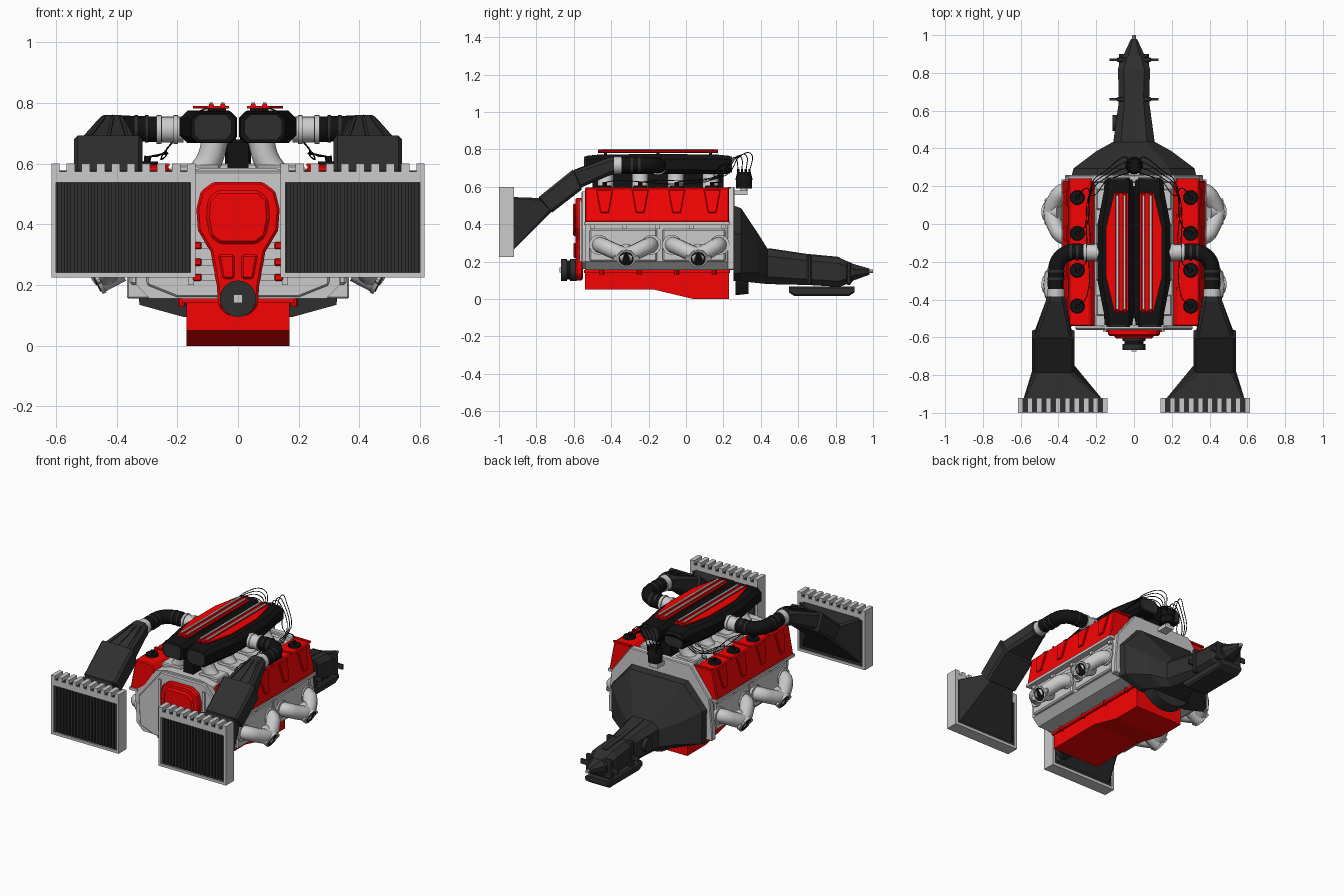
import bpy, bmesh, math
from mathutils import Vector

if "Cube" in bpy.data.objects:
    bpy.data.objects.remove(bpy.data.objects["Cube"])


def material(name, *rgb):
    m = bpy.data.materials.new(name)
    m.diffuse_color = (*rgb, 1)
    m.use_nodes = True
    m.node_tree.nodes["Principled BSDF"].inputs["Base Color"].default_value = m.diffuse_color
    return m


RED = material("red_paint", .93, .001, .001)
DARK = material("dark_casting", .028, .028, .028)
BLACK = material("black_plastic", .006, .006, .006)
smooth = []


def finish(ob, mat, mirror, bevel):
    bpy.context.collection.objects.link(ob)
    if mat:
        ob.data.materials.clear()
        ob.data.materials.append(mat)
    if bevel:
        b = ob.modifiers.new("bevel", "BEVEL")
        b.width, b.segments = bevel, 1
    if mirror:
        ob.modifiers.new("mirror", "MIRROR").use_mirror_merge = False
    return ob


def loft(name, rings, mat=None, mirror=False, bevel=0):
    bm = bmesh.new()
    vr = [[bm.verts.new(p) for p in r] for r in rings]
    n = len(vr[0])
    for a, b in zip(vr, vr[1:]):
        for i in range(n):
            bm.faces.new((a[i], a[(i + 1) % n], b[(i + 1) % n], b[i]))
    bm.faces.new(vr[0])
    bm.faces.new(vr[-1])
    bmesh.ops.recalc_face_normals(bm, faces=bm.faces)
    me = bpy.data.meshes.new(name)
    bm.to_mesh(me)
    bm.free()
    return finish(bpy.data.objects.new(name, me), mat, mirror, bevel)


def rect(x0, x1, z0, z1, c, yb, yt=None):
    """chamfered rectangle ring in xz, tilted when yt differs from yb"""
    yt = yb if yt is None else yt
    p = [(x0 + c, z0), (x1 - c, z0), (x1, z0 + c), (x1, z1 - c),
         (x1 - c, z1), (x0 + c, z1), (x0, z1 - c), (x0, z0 + c)]
    return [(x, yb + (yt - yb) * (z - z0) / (z1 - z0), z) for x, z in p]


def sym(half, y=None):
    p = half + [(-x, z) for x, z in reversed(half)]
    return p if y is None else [(x, y, z) for x, z in p]


def prism(name, pts, y0, y1, mat=None, mirror=False, bevel=0):
    return loft(name, [[(x, y, z) for x, z in pts] for y in (y0, y1)], mat, mirror, bevel)


def box(name, x0, x1, y0, y1, z0, z1, mat=None, mirror=False, bevel=0):
    return prism(name, [(x0, z0), (x1, z0), (x1, z1), (x0, z1)], y0, y1, mat, mirror, bevel)


def cyl(name, p0, p1, r, mat=None, mirror=False, r2=None, n=20):
    p0, p1 = Vector(p0), Vector(p1)
    q = (p1 - p0).to_track_quat('Z', 'Y')
    ring = lambda p, s: [p + q @ Vector((s * math.cos(t), s * math.sin(t), 0))
                         for t in (2 * math.pi * i / n for i in range(n))]
    ob = loft(name, [ring(p0, r), ring(p1, r2 or r)], mat, mirror)
    smooth.append(ob)
    return ob


def tube(name, pts, r, mat=None, mirror=False, res=3):
    cu = bpy.data.curves.new(name, 'CURVE')
    cu.dimensions, cu.bevel_depth, cu.bevel_resolution = '3D', r, res
    cu.resolution_u, cu.use_fill_caps = 6, True
    sp = cu.splines.new('BEZIER')
    sp.bezier_points.add(len(pts) - 1)
    for b, p in zip(sp.bezier_points, pts):
        b.co, b.handle_left_type, b.handle_right_type = p, 'AUTO', 'AUTO'
    tmp = bpy.data.objects.new(name + "_path", cu)
    bpy.context.collection.objects.link(tmp)
    me = bpy.data.meshes.new_from_object(tmp.evaluated_get(bpy.context.evaluated_depsgraph_get()))
    bpy.data.objects.remove(tmp)
    ob = finish(bpy.data.objects.new(name, me), mat, mirror, 0)
    smooth.append(ob)
    return ob


# engine block, end plates and oil pan
prism("block", sym([(.29, .155), (.335, .2), (.345, .40), (.28, .45), (.2, .565), (.12, .585)]), -.54, .23)
prism("rear_plate", sym([(.365, .155), (.365, .22), (.345, .42), (.21, .6)]), .22, .26, bevel=.005)
prism("front_plate", sym([(.2, .16), (.3, .2), (.31, .38), (.15, .575)]), -.56, -.53, bevel=.006)
box("front_rib", .145, .165, -.57, -.55, .2, .53, mirror=True)
pan = [(-.54, .155), (-.54, .05), (-.17, .05), (.04, 0), (.23, 0), (.23, .155)]
loft("oil_pan", [[(x, y, z) for y, z in pan] for x in (-.17, .17)], RED)
box("pan_rail", -.185, .185, -.545, .235, .14, .155, RED)
for y in (-.45, -.25, -.05, .15):
    cyl("pan_bolt", (.185, y, .13), (.185, y, .16), .012, RED, True, n=8)

# valve covers with tapered ribs and plug caps
prism("valve_cover", [(.205, .555), (.235, .595), (.345, .595), (.38, .41), (.36, .40), (.27, .40)],
      -.54, .23, RED, True, .006)
box("cover_rail", .33, .384, -.545, .235, .395, .412, None, True)
plugs = (.14, -.05, -.245, -.435)
for y in plugs:
    s = lambda d: [(.347 + d, y - .045, .585), (.347 + d, y + .045, .585),
                   (.37 + d, y + .022, .46), (.37 + d, y - .022, .46)]
    loft("cover_rib", [s(-.01), s(.01)], RED, True, .004)
    box("cover_top_rib", .225, .345, y + .085, y + .1, .59, .6, RED, True)
    cyl("plug_cap", (.3, y, .58), (.3, y, .607), .042, BLACK, True, .036)
    cyl("plug_boot", (.3, y, .6), (.297, y, .625), .012, BLACK, True, n=10)

# exhaust panels and paired headers
for y0, ym, y1 in ((-.465, -.32, -.185), (-.075, .065, .18)):
    box("exhaust_panel", .33, .357, y0 - .05, y1 + .03, .2, .375, None, True, .008)
    for y in (y0, y1):
        tube("exhaust_pipe", [(.34, y, .29), (.385, y + (ym - y) * .12, .285),
                              (.42, y + (ym - y) * .5, .26), (.445, ym, .23)], .043, None, True, 4)
        cyl("exhaust_flange", (.35, y, .29), (.366, y, .29), .053, None, True)
    cyl("exhaust_merge", (.39, ym, .255), (.459, ym, .219), .046, None, True)
    cyl("outlet_flange", (.456, ym, .221), (.468, ym, .215), .05, None, True)
    cyl("outlet_bore", (.46, ym, .219), (.471, ym, .2135), .04, BLACK, True)
    for d in (-.055, .055):
        cyl("outlet_lug", (.456, ym + d, .221), (.467, ym + d, .2155), .016, None, True, n=10)
for y in (-.5, -.33, -.15, .03, .2):
    box("block_side_rib", .33, .362, y - .012, y + .012, .375, .405, None, True)

# front timing cover and crank pulley
prism("timing_cover", sym([(.035, .1), (.065, .13), (.07, .2), (.09, .31), (.132, .38), (.137, .45),
                           (.122, .51), (.08, .54)]), -.592, -.55, RED, bevel=.008)
prism("timing_boss", sym([(.06, .335), (.092, .36), (.104, .42), (.1, .48), (.07, .512)]),
      -.605, -.585, RED, bevel=.01)
prism("timing_web", [(.012, .22), (.05, .22), (.065, .3), (.012, .3)], -.602, -.585, RED, True, .006)
for z in (.225, .275, .33):
    box("timing_tab", .12, .15, -.572, -.55, z - .012, z + .012, RED, True, .004)
    box("timing_arm", .07, .125, -.568, -.55, z - .01, z + .01, None, True)
cyl("crank_pulley", (0, -.62, .155), (0, -.585, .155), .06, DARK, n=24)
cyl("pulley_groove", (0, -.64, .155), (0, -.61, .155), .05, BLACK, n=24)
cyl("pulley_rim", (0, -.668, .155), (0, -.635, .155), .06, DARK, n=24)
box("pulley_nut", -.014, .014, -.675, -.66, .141, .169)

# bell housing, gearbox and output shaft
loft("bell_housing", [sym([(.18, .095), (.325, .135), (.33, .35), (.2, .5)], .255),
                      sym([(.175, .095), (.315, .14), (.32, .345), (.19, .485)], .295),
                      sym([(.11, .085), (.2, .14), (.2, .27), (.11, .35)], .385),
                      sym([(.07, .08), (.11, .12), (.11, .23), (.07, .27)], .435)], DARK)
cyl("flywheel_cover", (0, .265, .2), (0, .335, .2), .18, DARK, r2=.172, n=28)
loft("gearbox", [rect(-.11, .11, .08, .27, .04, .43), rect(-.08, .08, .075, .235, .03, .65),
                 rect(-.085, .085, .065, .22, .03, .82), rect(-.065, .065, .09, .19, .03, .89)], DARK)
loft("tail_housing", [rect(-.06, .06, .095, .19, .03, .885), rect(-.016, .016, .13, .163, .008, .98)], DARK)
cyl("output_shaft", (0, .97, .148), (0, 1, .148), .01, n=10)
loft("gearbox_spine", [[(x, y, z) for y, z in ((.44, .2), (.44, .272), (.64, .242), (.82, .225), (.82, .2))]
                       for x in (-.015, .015)], DARK)
for y, z in ((.66, .235), (.87, .195)):
    box("gearbox_flange", -.092, .092, y - .012, y + .012, .075, z, DARK, bevel=.006)
    box("gearbox_ear", .08, .13, y - .006, y + .006, .12, .15, DARK, True)
loft("gearbox_pan", [rect(-.08, .08, .035, .068, .008, .55), rect(-.08, .08, .015, .068, .01, .58),
                     rect(-.08, .08, .015, .068, .01, .87), rect(-.08, .08, .035, .068, .008, .9)], DARK)
cyl("gearbox_sensor", (-.06, .535, .17), (-.115, .535, .17), .042, DARK, n=12)

# twin intake plenums on runners
loft("plenum", [rect(.008, .155, .67, .765, .02, -.535), rect(.003, .16, .667, .772, .022, -.47),
                rect(.003, .193, .667, .774, .026, -.3), rect(.003, .193, .667, .774, .026, .0),
                rect(.003, .16, .667, .772, .022, .17), rect(.008, .155, .67, .765, .02, .235)], BLACK, True)
for y in (-.545, .233):
    loft("plenum_lid", [rect(.022, .145, .677, .762, .02, y), rect(.022, .145, .677, .762, .02, y + .012)],
         DARK, True)
for y in (-.43, -.245, -.055, .13):
    tube("intake_runner", [(.13, y, .56), (.095, y, .61), (.075, y, .68)], .043, None, True, 4)
    box("runner_base", .06, .2, y - .055, y + .055, .565, .595, None, True, .006)
box("valley_cover", -.035, .035, -.5, .2, .58, .67, BLACK)
outline = [(.03, -.46), (.105, -.46), (.148, -.28), (.148, -.02), (.105, .165), (.03, .165)]
loft("plenum_panel", [[(x, y, z) for x, y in outline] for z in (.782, .79)], RED, True)
for x in (.05, .088):
    tube("rail", [(x, -.47, .79), (x, .17, .79)], .009, RED, True)
    box("rail_strip", x - .006, x + .006, -.45, .15, .796, .801, None, True)
for y in (-.43, -.15, .13):
    box("panel_post", .04, .1, y - .008, y + .008, .765, .785, BLACK, True)

# charge pipes
cyl("throttle_body", (.18, -.15, .712), (.25, -.15, .712), .043, None, True)
for x in (.205, .26):
    cyl("throttle_clamp", (x - .008, -.15, .712), (x + .008, -.15, .712), .048, None, True)
tube("charge_pipe", [(.24, -.15, .712), (.34, -.15, .715), (.4, -.195, .717), (.413, -.27, .717),
                     (.413, -.4, .715)], .042, BLACK, True, 4)
for x, y, dx, dy in ((.3, -.15, 1, 0), (.335, -.15, 1, 0), (.412, -.25, 0, 1), (.412, -.29, 0, 1)):
    cyl("hose_ring", (x - .006 * dx, y - .006 * dy, .715), (x + .006 * dx, y + .006 * dy, .715),
        .045, DARK, True)
cyl("pipe_coupling", (.413, -.385, .715), (.413, -.345, .715), .046, None, True)

# cooler ducts
loft("cooler_duct", [rect(.365, .462, .665, .76, .02, -.385), rect(.36, .468, .66, .757, .02, -.41),
                     rect(.33, .525, .597, .685, .012, -.558, -.6),
                     rect(.315, .54, .583, .692, .012, -.56, -.605),
                     rect(.315, .54, .463, .547, .012, -.715, -.785),
                     rect(.33, .525, .465, .54, .012, -.72, -.787),
                     rect(.17, .585, .26, .545, .008, -.925)], DARK, True)
for t in (-.7, 0, .7):
    a, b = .413 + t * .04, .427 + t * .09
    s = lambda d: [(a + d, -.43, .74), (b + d, -.6, .68), (b + d, -.6, .69), (a + d, -.43, .756)]
    loft("duct_rib", [s(-.005), s(.005)], DARK, True)

# coolers: frame, ridged core and notched top edge
X0, X1 = .14, .615
box("cooler_left_frame", X0, X0 + .016, -1, -.92, .225, .575, None, True)
box("cooler_right_frame", X1 - .016, X1, -1, -.92, .225, .575, None, True)
box("cooler_bottom_frame", X0, X1, -1, -.92, .225, .241, None, True)
box("cooler_top_frame", X0, X1, -1, -.92, .537, .574, None, True)
box("cooler_slot_floor", X0 + .016, X1 - .016, -.995, -.925, .57, .577, DARK, True)
box("cooler_core", X0 + .01, X1 - .01, -.975, -.925, .235, .54, DARK, True)
for i in range(20):
    x = X0 + .027 + i * .0222
    box("core_fin", x - .007, x + .007, -.992, -.97, .241, .537, DARK, True)
for i in range(10):
    x = X0 + i * .0497
    box("cooler_tooth", x, x + .0275, -1, -.92, .57, .6, None, True)

# distributor and plug leads
cyl("distributor_stem", (0, .31, .56), (0, .31, .61), .018)
box("distributor_mount", -.03, .03, .2, .33, .555, .58)
cyl("distributor_body", (0, .31, .59), (0, .31, .64), .042, BLACK)
cyl("distributor_cap", (0, .31, .635), (0, .31, .68), .047, BLACK, r2=.036)
for i, y in enumerate(plugs):
    dx, dy = .012 + .006 * i, .02 * (i - 1.5)
    cyl("distributor_post", (dx, .31 + dy, .66), (dx, .31 + dy, .695), .006, BLACK, True, n=8)
    tube("plug_lead", [(dx, .31 + dy, .68), (dx + .03, .31 + dy * 1.4, .75 + .007 * i),
                       (.14, .26 + dy, .735 + .01 * i), (.225, .18 + dy, .66),
                       (.25, y + .05, .632), (.297, y, .622)], .0025, BLACK, True, 1)

# smooth shading on round parts only
for ob in smooth:
    ob.select_set(True)
bpy.context.view_layer.objects.active = smooth[0]
bpy.ops.object.shade_smooth_by_angle(angle=math.radians(35))
